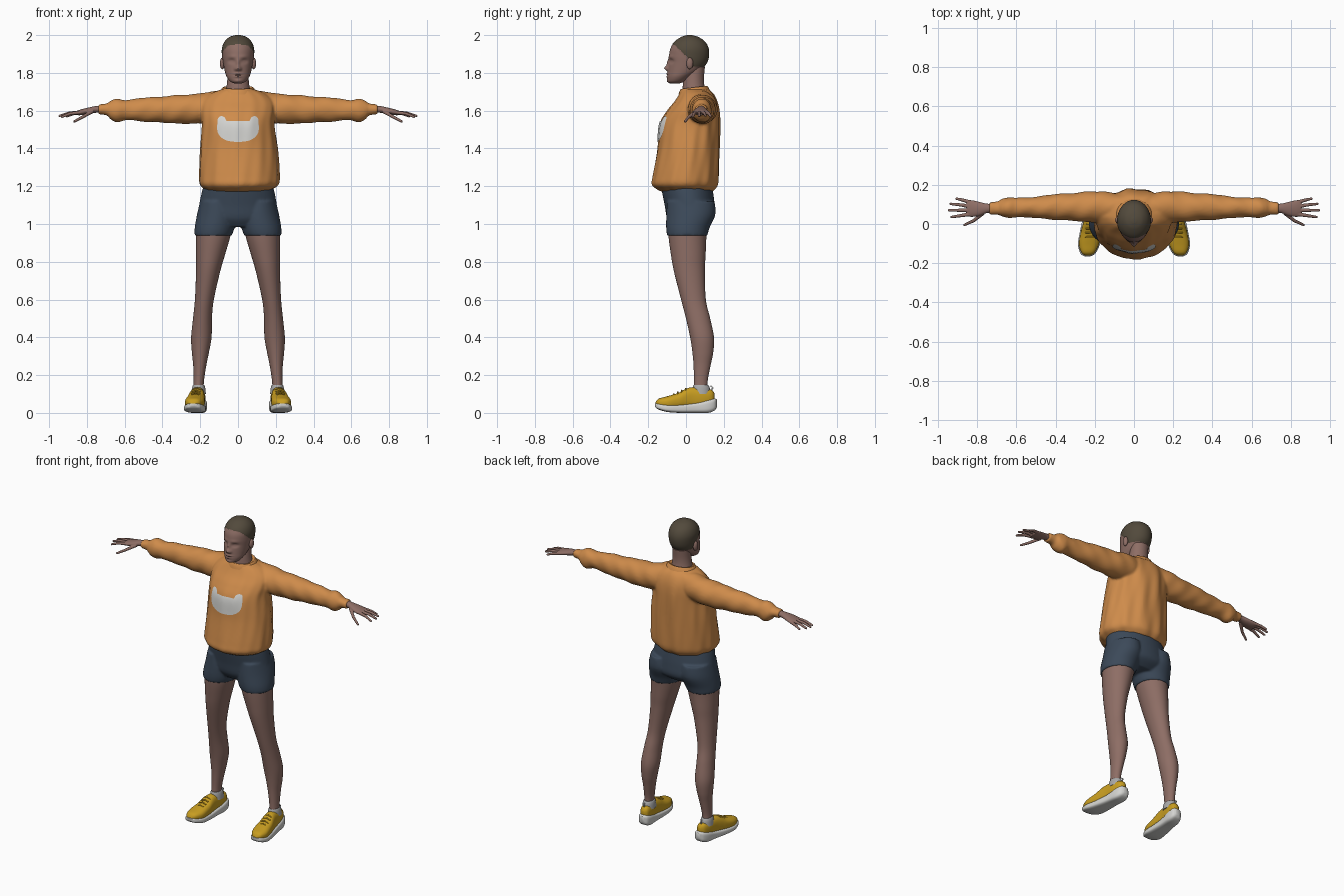
import bpy, bmesh, math
from mathutils import Vector
from mathutils.bvhtree import BVHTree

if "Cube" in bpy.data.objects:
    bpy.data.objects.remove(bpy.data.objects["Cube"])


def material(name, rgb):
    m = bpy.data.materials.new(name)
    m.diffuse_color = (*rgb, 1)
    m.use_nodes = True
    m.node_tree.nodes["Principled BSDF"].inputs["Base Color"].default_value = m.diffuse_color
    return m


SKIN = material("skin", (0.27, 0.155, 0.13))
HAIR = material("cropped hair", (0.085, 0.068, 0.045))
ORANGE = material("orange knit", (0.62, 0.26, 0.07))
NAVY = material("navy cloth", (0.045, 0.067, 0.1))
YELLOW = material("yellow shoe", (0.58, 0.34, 0.015))
WHITE = material("off white", (0.66, 0.66, 0.64))
GREY = material("grey sock", (0.4, 0.4, 0.4))


def finish(name, bm, mat):
    bmesh.ops.recalc_face_normals(bm, faces=bm.faces[:])
    me = bpy.data.meshes.new(name)
    bm.to_mesh(me)
    bm.free()
    me.materials.append(mat)
    me.shade_smooth()
    me.set_sharp_from_angle(angle=math.radians(50))
    ob = bpy.data.objects.new(name, me)
    bpy.context.collection.objects.link(ob)
    return ob


def smooth_rows(rows, steps):
    """Spline through the rows."""
    out = []
    for i in range(len(rows) - 1):
        p = [rows[max(i - 1, 0)], rows[i], rows[i + 1], rows[min(i + 2, len(rows) - 1)]]
        for k in range(steps):
            t = k / steps
            out.append([b + 0.5 * t * (c - a + t * (2 * a - 5 * b + 4 * c - d + t * (3 * (b - c) + d - a)))
                        for a, b, c, d in zip(*p)])
    return out + [list(rows[-1])]


def loft(name, rows, axis, mat, n=48, steps=6, power=2, side=1, fold=None, warp=None):
    """Closed skin over rows of (position on axis, u min, u max, v min, v max)."""
    bm = bmesh.new()
    rings = []
    for t, u0, u1, v0, v1 in smooth_rows(rows, steps):
        ring = []
        for k in range(n):
            a = 2 * math.pi * k / n
            c, s = math.cos(a), math.sin(a)
            f = 1 + (fold(a, t) if fold else 0)
            u = (u0 + u1) / 2 + (u1 - u0) / 2 * f * math.copysign(abs(c) ** (2 / power), c)
            v = (v0 + v1) / 2 + (v1 - v0) / 2 * f * math.copysign(abs(s) ** (2 / power), s)
            co = Vector({"x": (t, u, v), "y": (u, t, v), "z": (u, v, t)}[axis])
            if warp:
                co = warp(co)
            co.x *= side
            ring.append(bm.verts.new(co))
        rings.append(ring)
    for r, q in zip(rings, rings[1:]):
        for k in range(n):
            bm.faces.new((r[k], r[(k + 1) % n], q[(k + 1) % n], q[k]))
    bm.faces.new(rings[0])
    bm.faces.new(rings[-1])
    return finish(name, bm, mat)


def ball(name, centre, radii, mat):
    bm = bmesh.new()
    bmesh.ops.create_uvsphere(bm, u_segments=24, v_segments=14, radius=1)
    for v in bm.verts:
        v.co = Vector([c + r * x for c, r, x in zip(centre, radii, v.co)])
    return finish(name, bm, mat)


def tube(name, pts, r0, r1, mat, side=1):
    """Round tapered tube with domed ends, along a bent path."""
    cu = bpy.data.curves.new(name, "CURVE")
    cu.dimensions, cu.bevel_depth, cu.bevel_resolution = "3D", 1, 3
    cu.use_fill_caps = True
    pts = [Vector((p[0] * side, p[1], p[2])) for p in pts]
    end = pts[-1] + (pts[-1] - pts[-2]).normalized() * r1 * 0.6
    sp = cu.splines.new("POLY")
    sp.points.add(len(pts))
    for i, p in enumerate(pts + [end]):
        sp.points[i].co = (*p, 1)
        sp.points[i].radius = r0 + (r1 - r0) * i / (len(pts) - 1) if i < len(pts) else r1 * 0.5
    tmp = bpy.data.objects.new(name, cu)
    bm = bmesh.new()
    bpy.context.collection.objects.link(tmp)
    bpy.context.view_layer.update()
    bm.from_mesh(tmp.evaluated_get(bpy.context.evaluated_depsgraph_get()).to_mesh())
    bpy.data.objects.remove(tmp)
    bmesh.ops.remove_doubles(bm, verts=bm.verts[:], dist=1e-5)
    return finish(name, bm, mat)


def fuse(name, parts, voxel, relax):
    """Blend overlapping parts into one skin."""
    bpy.ops.object.select_all(action="DESELECT")
    for p in parts:
        p.select_set(True)
    bpy.context.view_layer.objects.active = parts[0]
    bpy.ops.object.join()
    ob = parts[0]
    ob.name = name
    m = ob.modifiers.new("blend", "REMESH")
    m.mode, m.voxel_size, m.use_smooth_shade = "VOXEL", voxel, True
    m = ob.modifiers.new("relax", "SMOOTH")
    m.factor, m.iterations = 0.5, relax
    return ob


# Head: sculpted bumps are (x, z, width, height, depth)
BUMPS = [(0, 1.825, .014, .013, -.019), (0, 1.852, .009, .02, -.009), (.012, 1.82, .008, .008, -.006),
         (.034, 1.862, .017, .011, .012), (.03, 1.886, .022, .009, -.003), (.034, 1.861, .011, .006, -.005),
         (0, 1.795, .02, .005, -.007), (0, 1.781, .017, .006, -.007), (0, 1.788, .022, .0025, .004),
         (0, 1.757, .018, .01, -.005)]


def hairline(y):
    pts = [(-.2, 1.96), (-.062, 1.95), (.01, 1.88), (.035, 1.835), (.3, 1.825)]
    for (a, za), (b, zb) in zip(pts, pts[1:]):
        if y <= b:
            return za + (zb - za) * (y - a) / (b - a)


def sculpt(co):
    if co.y < -.02:
        x, z = abs(co.x), co.z
        co.y += sum(d * math.exp(-((x - bx) / w) ** 2 - ((z - bz) / h) ** 2) for bx, bz, w, h, d in BUMPS)
    if co.z > hairline(co.y):
        co.x *= 1.025
        co.y = .02 + (co.y - .02) * 1.02
    return co


SKULL = [(1.745, .022, -.085, -.03), (1.755, .042, -.096, -.005), (1.78, .06, -.098, .03),
         (1.81, .07, -.096, .075), (1.85, .078, -.092, .108), (1.89, .083, -.09, .12), (1.93, .083, -.082, .118),
         (1.965, .07, -.06, .1), (1.99, .044, -.025, .065), (2.0, .012, .005, .03)]
head = loft("head", [(z, -w, w, a, b) for z, w, a, b in SKULL], "z", SKIN, n=128, steps=8, warp=sculpt)
head.data.materials.append(HAIR)
for f in head.data.polygons:
    f.material_index = int(f.center.z > hairline(f.center.y))
loft("neck", [(1.66, -.075, .075, -.02, .12), (1.72, -.062, .062, -.018, .1), (1.77, -.056, .056, -.012, .095),
              (1.83, -.054, .054, 0, .1)], "z", SKIN)
for s in (-1, 1):
    ball("ear", (s * .083, .02, 1.85), (.013, .018, .031), SKIN)


# Sweater: body and sleeves blended, with soft folds
def body_fold(a, z):
    back = max(0, math.sin(a))
    return (.008 + .016 * back) * math.sin(11 * a + 5 * z) + .007 * math.sin(17 * a - 14 * z)


def sleeve_fold(a, x):
    return .02 * math.sin(34 * x + 2 * a) + .02 * math.sin(57 * x - 3 * a)


BODY = [(1.172, -.165, .165, -.13, .14), (1.185, -.18, .185, -.155, .155), (1.21, -.202, .215, -.18, .17),
        (1.26, -.205, .22, -.174, .175), (1.4, -.2, .21, -.15, .178), (1.53, -.192, .192, -.138, .18),
        (1.6, -.198, .198, -.1, .176), (1.65, -.19, .19, -.06, .165), (1.69, -.145, .145, -.035, .145),
        (1.715, -.08, .08, -.025, .115)]
SLEEVE = [(.07, .03, .15, 1.56, 1.705), (.14, .015, .165, 1.54, 1.7), (.22, .01, .165, 1.53, 1.69),
          (.3, .015, .16, 1.532, 1.683), (.4, .022, .152, 1.536, 1.676), (.5, .03, .14, 1.543, 1.668),
          (.59, .035, .133, 1.55, 1.657), (.64, .032, .136, 1.537, 1.664), (.675, .038, .128, 1.555, 1.65),
          (.695, .046, .116, 1.576, 1.638), (.74, .048, .112, 1.581, 1.634)]
parts = [loft("sweater", BODY, "z", ORANGE, n=96, steps=8, fold=body_fold)]
for s in (-1, 1):
    parts.append(loft("sleeve", SLEEVE, "x", ORANGE, steps=8, side=s, fold=sleeve_fold))
sweater = fuse("sweater", parts, .0075, 4)


def tilt(co):
    co.z += .12 * (co.y - .04)
    return co


loft("collar", [(1.695, -.1, .1, -.04, .128), (1.712, -.089, .089, -.034, .12), (1.723, -.08, .08, -.027, .112),
                (1.718, -.07, .07, -.02, .104)], "z", ORANGE, warp=tilt)

# Chest print: eared badge draped on the sweater front
bpy.context.view_layer.update()
tree = BVHTree.FromObject(sweater, bpy.context.evaluated_depsgraph_get())
bm = bmesh.new()
cols, NX, NZ = [], 56, 20
for i in range(NX + 1):
    u = -1 + 2 * i / NX
    x = .111 * u
    low = 1.505 - .07 * max(0, 1 - abs(u) ** 2.6) ** .5
    ear = max(0, 1 - ((abs(x) - .087) / .024) ** 2) ** .5
    top = 1.544 + .027 * ear - (.03 if abs(u) > .99 else 0)
    col = []
    for j in range(NZ + 1):
        z = low + (top - low) * j / NZ
        hit = tree.ray_cast(Vector((x, -1, z)), Vector((0, 1, 0)))[0]
        col.append(bm.verts.new((x, (hit.y if hit else -.13) - .004, z)))
    cols.append(col)
for a, b in zip(cols, cols[1:]):
    for j in range(NZ):
        bm.faces.new((a[j], b[j], b[j + 1], a[j + 1]))
badge = finish("chest_print", bm, WHITE)
badge.data.flip_normals() if badge.data.polygons[0].normal.y > 0 else None

# Shorts: hips and two short legs blended
parts = [loft("shorts", [(1.215, -.17, .17, -.125, .135), (1.19, -.186, .188, -.13, .14), (1.1, -.206, .206, -.113, .152),
                         (1.03, -.212, .212, -.1, .15), (.985, -.15, .15, -.07, .1)], "z", NAVY)]
THIGH = [(1.12, .02, .2, -.1, .152), (1.05, .004, .217, -.104, .155), (.98, .018, .229, -.105, .125),
         (.938, .034, .231, -.1, .113)]
for s in (-1, 1):
    parts.append(loft("short_leg", THIGH, "z", NAVY, side=s))
fuse("shorts", parts, .007, 4)

# Limbs and shoes, mirrored
LEG = [(1.0, .03, .222, -.095, .115), (.93, .042, .222, -.092, .108), (.84, .068, .222, -.08, .104),
       (.75, .094, .222, -.064, .1), (.6, .128, .228, -.026, .105), (.5, .138, .238, 0, .128),
       (.4, .14, .248, .022, .148), (.32, .154, .244, .034, .144), (.25, .168, .237, .04, .13),
       (.16, .181, .235, .042, .114), (.08, .18, .24, .035, .12)]
PALM = [(.71, .058, .103, 1.587, 1.628), (.75, .056, .104, 1.589, 1.625), (.79, .042, .113, 1.582, 1.617),
        (.83, .036, .122, 1.576, 1.607), (.852, .042, .118, 1.576, 1.6)]
FINGERS = [[(.83, .11, 1.591), (.875, .122, 1.583), (.908, .13, 1.57)],
           [(.835, .09, 1.591), (.89, .098, 1.587), (.938, .103, 1.573)],
           [(.835, .07, 1.591), (.895, .07, 1.587), (.946, .07, 1.572)],
           [(.835, .05, 1.591), (.89, .042, 1.584), (.934, .035, 1.567)],
           [(.77, .056, 1.597), (.82, .016, 1.568), (.868, -.006, 1.542)]]
SOLE = [(-.165, .014, .034, .05), (-.15, .038, .02, .05), (-.1, .056, .005, .045), (-.03, .052, 0, .045),
        (.05, .044, 0, .054), (.115, .042, 0, .07), (.15, .032, .012, .076), (.163, .014, .03, .07)]
UPPER = [(-.161, .012, .04, .056), (-.145, .034, .03, .075), (-.1, .051, .02, .088), (-.04, .048, .02, .106),
         (0, .042, .02, .128), (.04, .037, .02, .136), (.1, .035, .03, .13), (.138, .027, .045, .12),
         (.152, .01, .06, .1)]


def toe_out(co):
    co.x += .21 - .11 * (co.y - .08)
    return co


for s in (-1, 1):
    loft("leg", LEG, "z", SKIN, side=s)
    hand = [loft("hand", PALM, "x", SKIN, side=s, n=32)]
    hand += [tube("finger", f, .0105, .0065, SKIN, side=s) for f in FINGERS]
    fuse("hand", hand, .0028, 3)
    loft("shoe_sole", [(y, -w, w, a, b) for y, w, a, b in SOLE], "y", WHITE, power=3.5, side=s, warp=toe_out)
    loft("shoe_upper", [(y, -w, w, a, b) for y, w, a, b in UPPER], "y", YELLOW, power=2.5, side=s, warp=toe_out)
    loft("sock", [(.1, .17, .246, .03, .13), (.13, .173, .243, .034, .126), (.147, .178, .238, .039, .118),
                  (.148, .186, .23, .046, .11)], "z", GREY, side=s)
    tube("heel_loop", [(.205, .13, .115), (.205, .142, .133), (.205, .132, .142)], .005, .004, WHITE, side=s)
    for k in range(4):
        y, z = -.065 + .021 * k, .1 + .0095 * k
        cx = .21 - .11 * (y - .08)
        tube("lace", [(cx - .024, y, z - .008), (cx, y, z), (cx + .024, y, z - .008)], .004, .004, YELLOW, side=s)
